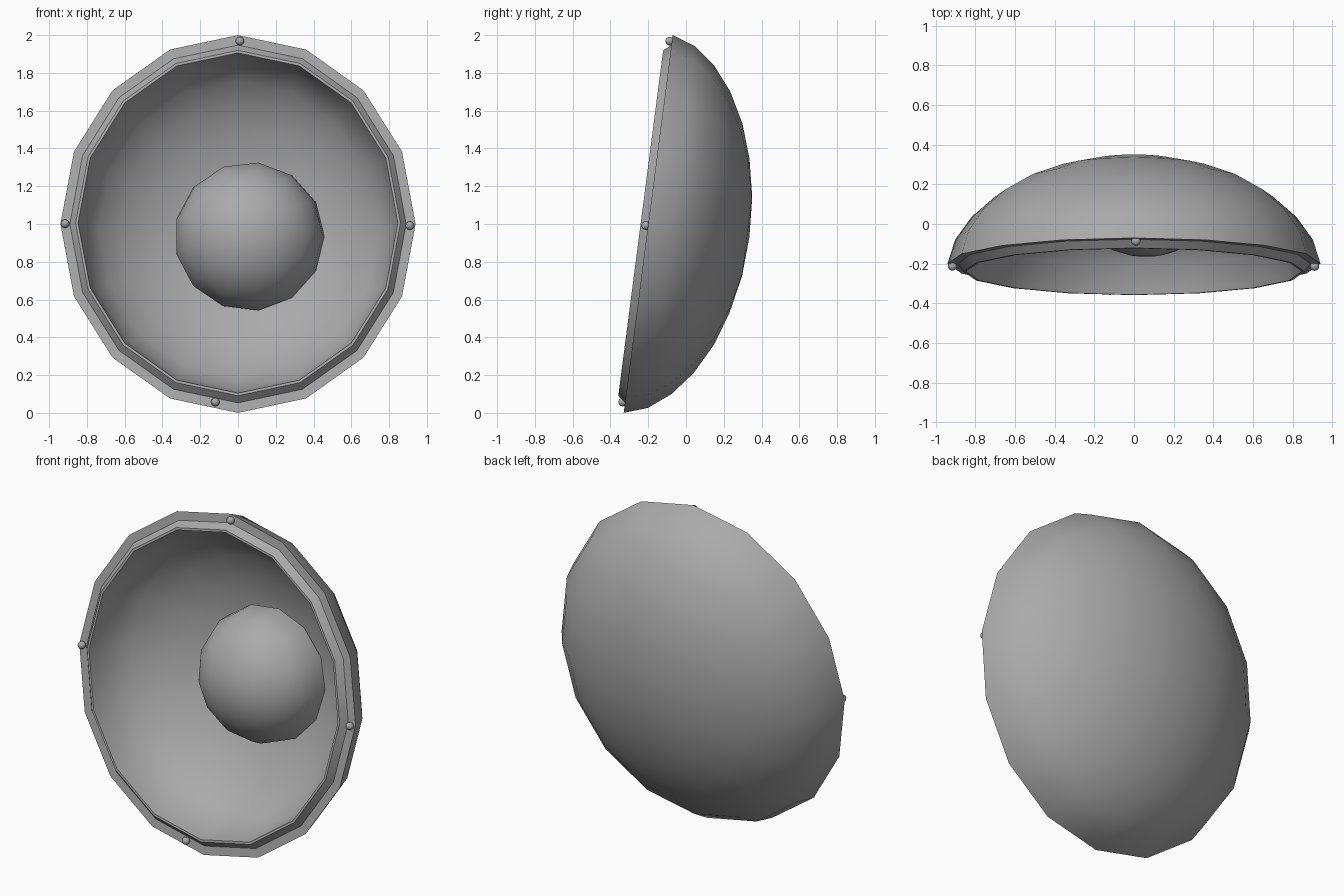
import bpy, bmesh, math
from mathutils import Matrix

if "Cube" in bpy.data.objects:
    bpy.data.objects.remove(bpy.data.objects["Cube"])

grey = bpy.data.materials.new("mid_grey")
grey.use_nodes = True
grey.diffuse_color = (0.4, 0.4, 0.4, 1)
grey.node_tree.nodes["Principled BSDF"].inputs["Base Color"].default_value = (0.4, 0.4, 0.4, 1)

# Dish frame: local x is sideways, local y runs up the rim, local z points out of the opening
FRAME = Matrix.Translation((0, -0.2, 1)) @ Matrix.Rotation(math.radians(82.6), 4, "X")


def finish(name, bm, matrix, angle):
    bmesh.ops.recalc_face_normals(bm, faces=bm.faces)
    mesh = bpy.data.meshes.new(name)
    bm.to_mesh(mesh)
    bm.free()
    mesh.transform(matrix)
    mesh.materials.append(grey)
    obj = bpy.data.objects.new(name, mesh)
    bpy.context.collection.objects.link(obj)
    bpy.ops.object.select_all(action="DESELECT")
    obj.select_set(True)
    bpy.context.view_layer.objects.active = obj
    bpy.ops.object.shade_smooth_by_angle(angle=math.radians(angle))
    return obj


def lathe(name, profile, sides, matrix, angle=35):
    """Spin (radius, height) points around local z; zero radius gives a pole."""
    bm = bmesh.new()
    rings = []
    for r, h in profile:
        if r == 0:
            rings.append([bm.verts.new((0, 0, h))] * sides)
        else:
            turns = [2 * math.pi * i / sides for i in range(sides)]
            rings.append([bm.verts.new((r * math.cos(a), r * math.sin(a), h)) for a in turns])
    for low, high in zip(rings, rings[1:]):
        for i in range(sides):
            j = (i + 1) % sides
            bm.faces.new(dict.fromkeys((low[i], low[j], high[j], high[i])))
    return finish(name, bm, matrix, angle)


# Dish: outer shell, flat rim, raised bevelled lip, inner bowl
shell = [(0, -0.54), (0.21, -0.528), (0.413, -0.487), (0.59, -0.427),
         (0.752, -0.34), (0.878, -0.237), (0.966, -0.123), (1.008, 0)]
lip = [(0.955, 0), (0.922, 0.04), (0.908, 0.04), (0.9, 0.01)]
inner = [(r * 0.9, h * 0.9) for r, h in reversed(shell[:-1])]
lathe("dish", shell + lip + inner, 16, FRAME @ Matrix.Diagonal((0.9325, 1, 1, 1)))

# Central dome sitting in the bowl
steps = 7
dome = [(0.397 * math.cos(math.pi / 2 * i / steps), 0.36 * math.sin(math.pi / 2 * i / steps))
        for i in range(steps)] + [(0, 0.36)]
lathe("centre_dome", [(0, 0)] + dome, 13, FRAME @ Matrix.Translation((0.06, -0.015, -0.4)), 50)

# Small studs around the rim
studs = {"top": (0.01, 0.975), "left": (0.91, -0.01),
         "right": (-0.915, 0), "bottom": (-0.12, -0.952)}
for side, (x, y) in studs.items():
    bm = bmesh.new()
    bmesh.ops.create_uvsphere(bm, u_segments=12, v_segments=8, radius=0.023)
    finish(side + "_rim_stud", bm, FRAME @ Matrix.Translation((x, y, 0.012)), 60)
